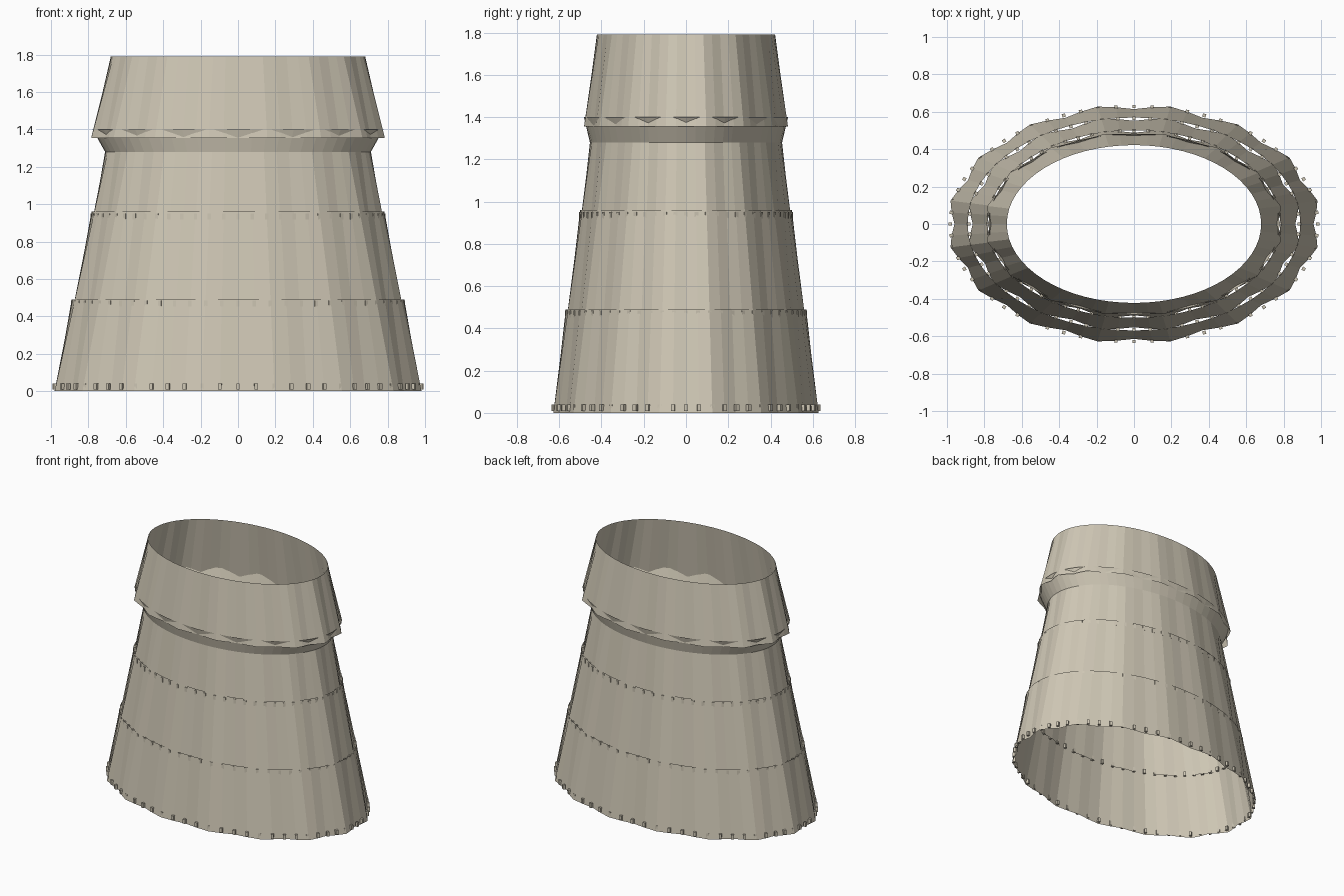
import bpy, bmesh
from math import sin, cos, tau, atan2
from mathutils import Matrix, Vector

if "Cube" in bpy.data.objects:
    bpy.data.objects.remove(bpy.data.objects["Cube"])

SEGMENTS = 64
DIP = 0.04          # depth of the scallops between corners
ASPECT = 0.64

paint = bpy.data.materials.new("funnel_tan")
paint.use_nodes = True
tan = (0.62, 0.57, 0.46, 1)
paint.diffuse_color = tan
paint.node_tree.nodes["Principled BSDF"].inputs["Base Color"].default_value = tan


def add_object(name, bm):
    mesh = bpy.data.meshes.new(name)
    bm.to_mesh(mesh)
    bm.free()
    mesh.materials.append(paint)
    obj = bpy.data.objects.new(name, mesh)
    bpy.context.collection.objects.link(obj)
    return obj


def body_radius(z):
    return 1 - 0.226 * z


def oval(bm, z, rx, ry, dip):
    """Ring of vertices, drawn in between its sixteen corners by dip."""
    ring = []
    for i in range(SEGMENTS):
        a = tau * i / SEGMENTS
        k = 1 - dip * (1 - abs(i % 4 - 2) / 2)
        ring.append(bm.verts.new((k * rx * cos(a), k * ry * sin(a), z)))
    return ring


def plate_ring(name, low, high):
    """Open band from two ovals given as (z, rx, ry, dip)."""
    bm = bmesh.new()
    a, b = oval(bm, *low), oval(bm, *high)
    for i in range(SEGMENTS):
        j = (i + 1) % SEGMENTS
        bm.faces.new((a[i], a[j], b[j], b[i]))
    return add_object(name, bm)


def rivet_row(name, z):
    bm = bmesh.new()
    r = 0.987 * body_radius(z)
    for i in range(SEGMENTS):
        a = tau * i / SEGMENTS
        spot = Vector((r * cos(a), r * ASPECT * sin(a), z))
        turn = Matrix.Rotation(atan2(sin(a), ASPECT * cos(a)), 4, "Z")
        size = Matrix.Diagonal((0.018, 0.018, 0.032, 1))
        bmesh.ops.create_cube(bm, size=1, matrix=Matrix.Translation(spot) @ turn @ size)
    return add_object(name, bm)


# Lapped body plates: scalloped lower edge, smooth upper edge
for name, z0, z1 in (("lower_plate", 0, 0.49), ("middle_plate", 0.45, 0.96),
                     ("upper_plate", 0.91, 1.28)):
    r0, r1 = body_radius(z0), body_radius(z1)
    plate_ring(name, (z0, r0, r0 * ASPECT, DIP), (z1, r1, r1 * ASPECT, 0))

# Flared neck tucked under the collar
neck_r = body_radius(1.28)
plate_ring("neck", (1.28, neck_r, neck_r * ASPECT, 0), (1.40, 0.778, 0.483, 0))

# Collar
plate_ring("collar", (1.355, 0.80, 0.492, DIP), (1.79, 0.68, 0.422, 0))

# Rivets
for name, z in (("base_rivets", 0.024), ("middle_rivets", 0.468), ("upper_rivets", 0.935)):
    rivet_row(name, z)

# Dips fall between corners, so turn the scallop phase to put corners on the axes
for obj in bpy.context.collection.objects:
    if obj.name.endswith(("plate", "collar")):
        for v in obj.data.vertices:
            i = v.index % SEGMENTS
            old = 1 - abs(i % 4 - 2) / 2
            top = v.index >= SEGMENTS
            if not top:
                k = (1 - DIP * (1 - old)) / (1 - DIP * old)
                v.co.x *= k
                v.co.y *= k
